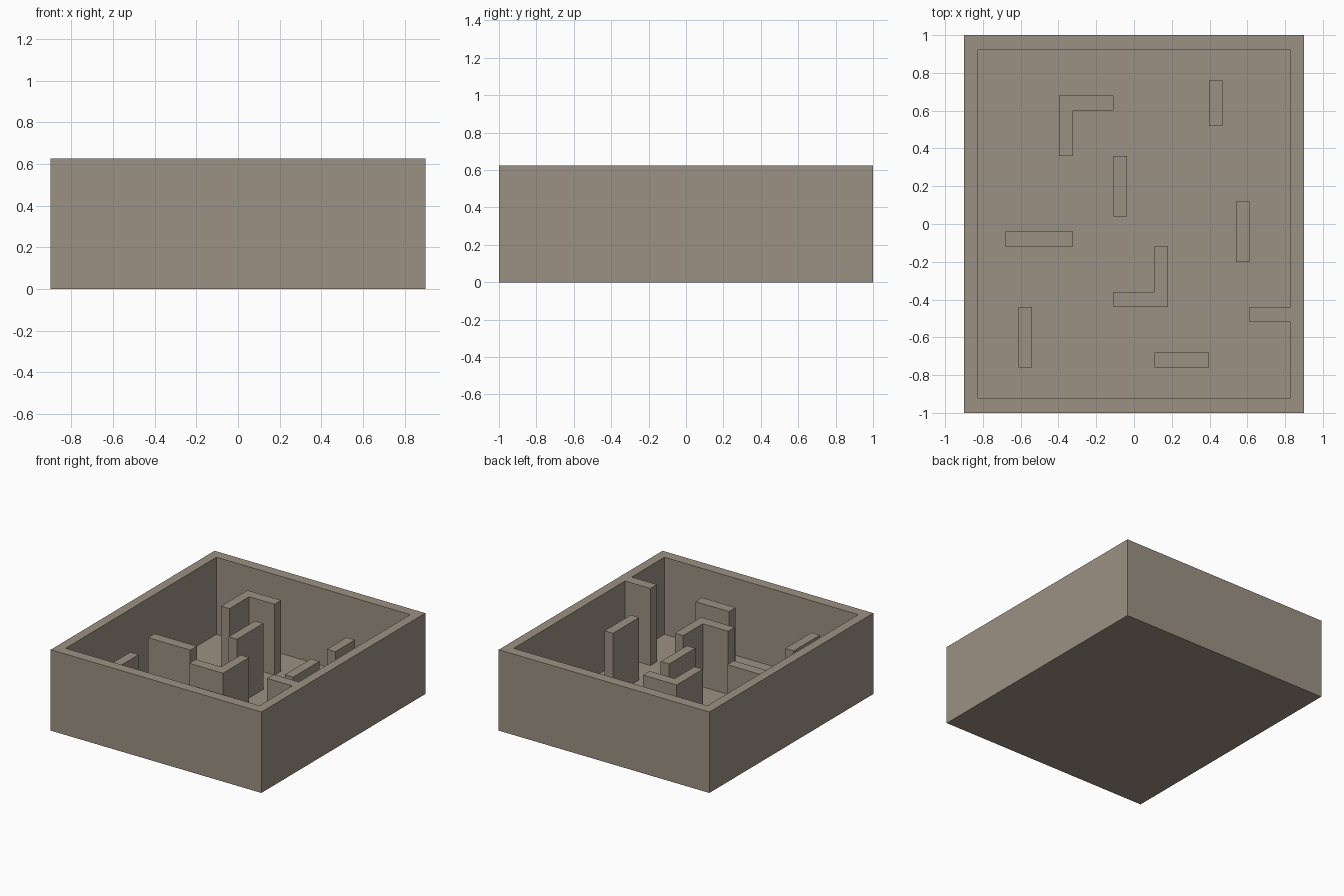
import bpy
import bmesh

if "Cube" in bpy.data.objects:
    bpy.data.objects.remove(bpy.data.objects["Cube"])

# The plan lies on a 25 x 25 cell grid
CX, CY = 0.072, 0.08
TOP, FLOOR = 0.625, 0.03

stone = bpy.data.materials.new("warm grey stone")
stone.diffuse_color = (0.335, 0.285, 0.228, 1)
stone.use_nodes = True
stone.node_tree.nodes["Principled BSDF"].inputs["Base Color"].default_value = stone.diffuse_color


def prism(name, cells, z0, z1):
    """Extrude a counter-clockwise outline given in grid cells from z0 to z1."""
    bm = bmesh.new()
    base = bm.faces.new([bm.verts.new((c * CX - 0.9, r * CY - 1, z0)) for c, r in cells])
    up = bmesh.ops.extrude_face_region(bm, geom=[base], use_keep_orig=True)["geom"]
    verts = [v for v in up if isinstance(v, bmesh.types.BMVert)]
    bmesh.ops.translate(bm, verts=verts, vec=(0, 0, z1 - z0))
    bmesh.ops.recalc_face_normals(bm, faces=bm.faces)
    mesh = bpy.data.meshes.new(name)
    bm.to_mesh(mesh)
    bm.free()
    mesh.materials.append(stone)
    obj = bpy.data.objects.new(name, mesh)
    bpy.context.collection.objects.link(obj)
    return obj


def rect(c0, c1, r0, r1):
    return [(c0, r0), (c1, r0), (c1, r1), (c0, r1)]


# Outer tray, hollowed by a cavity that leaves one spur on the right wall
tray = prism("outer_walls_and_floor", rect(0, 25, 0, 25), 0, TOP)
cavity = prism("cavity_cutter",
               [(1, 1), (24, 1), (24, 6), (21, 6), (21, 7), (24, 7), (24, 24), (1, 24)],
               FLOOR, TOP + 0.2)
cavity.hide_render = True
cut = tray.modifiers.new("hollow", "BOOLEAN")
cut.operation = "DIFFERENCE"
cut.solver = "EXACT"
cut.object = cavity
bpy.context.view_layer.objects.active = tray
bpy.ops.object.modifier_apply(modifier=cut.name)
bpy.data.objects.remove(cavity)

# Free-standing straight walls: cell ranges and top height
straight = [
    ("back_right_wall", (18, 19, 19, 22), 0.395),
    ("centre_wall", (11, 12, 13, 17), 0.54),
    ("left_wall", (3, 8, 11, 12), 0.44),
    ("right_wall", (20, 21, 10, 14), 0.512),
    ("front_left_wall", (4, 5, 3, 7), 0.47),
    ("front_wall", (14, 18, 3, 4), 0.49),
]
for name, cells, height in straight:
    prism(name, rect(*cells), FLOOR, height)

# L-shaped walls
prism("back_corner_wall",
      [(7, 17), (8, 17), (8, 20), (11, 20), (11, 21), (7, 21)], FLOOR, 0.577)
prism("front_corner_wall",
      [(11, 7), (15, 7), (15, 11), (14, 11), (14, 8), (11, 8)], FLOOR, 0.518)
